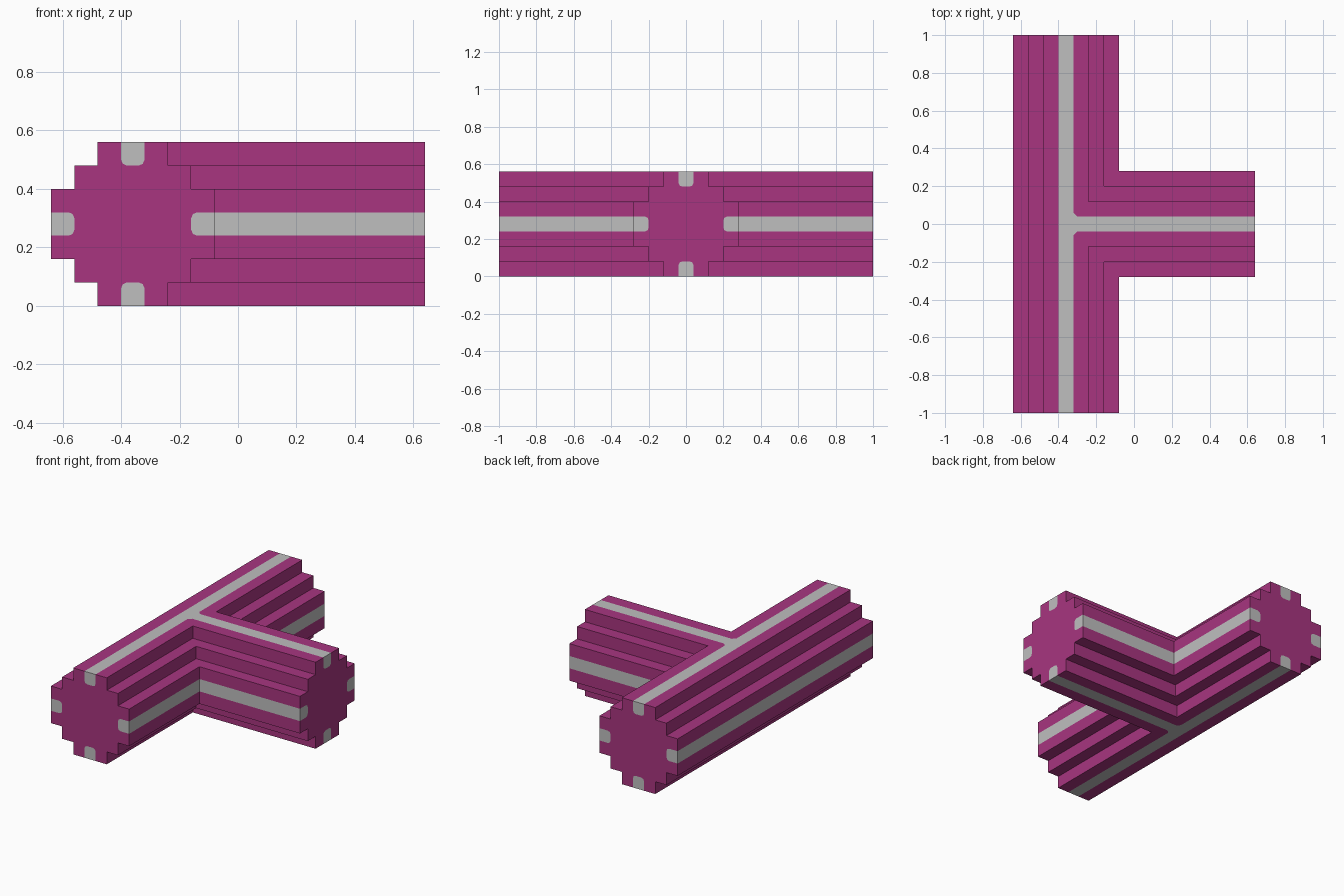
import bpy
import bmesh
from mathutils import Vector

cube = bpy.data.objects.get("Cube")
if cube:
    bpy.data.objects.remove(cube, do_unlink=True)


def make_material(name, rgb):
    mat = bpy.data.materials.new(name)
    mat.use_nodes = True
    mat.diffuse_color = (*rgb, 1)
    mat.node_tree.nodes["Principled BSDF"].inputs["Base Color"].default_value = (*rgb, 1)
    return mat


MAGENTA, GREY = 0, 1
materials = [make_material("magenta", (0.392, 0.036, 0.216)),
             make_material("light_grey", (0.52, 0.52, 0.52))]

CX, CZ = -0.36, 0.28      # axis of the long bar
R = 0.28                  # half width of the stepped section
S = 0.04                  # half width of the grey stripe
C = 0.02                  # rounding of the stripe corners

# Quarter of the stepped cross-section, from top centre clockwise
QUARTER = [(0, R), (S, R), (.12, R), (.12, .20), (.20, .20), (.20, .12), (R, .12), (R, S)]
# Rounded inner end of a stripe on the end caps
NOTCH = [(S, .20 + C), (S - .29 * C, .20 + .29 * C), (S - C, .20)]
NOTCH = [(-s, h) for s, h in NOTCH] + NOTCH[::-1]


def turn(points, q):
    """Rotate section points clockwise by q quarter turns."""
    for _ in range(q):
        points = [(h, -s) for s, h in points]
    return points


def add_arm(bm, along, side, length, inner):
    """Stepped arm with a mitred inner end and a striped outer cap."""
    along, side = Vector(along), Vector(side)

    def vert(s, h, t):
        return bm.verts.new(Vector((CX, 0, CZ + h)) + side * s + along * t)

    def face(verts, mat):
        bm.faces.new(verts).material_index = mat

    profile = [p for q in range(4) for p in turn(QUARTER, q)]
    near = [vert(s, h, inner(s)) for s, h in profile]
    far = [vert(s, h, length) for s, h in profile]

    # Side walls, grey where a stripe runs
    for i in range(32):
        j = (i + 1) % 32
        face([near[i], near[j], far[j], far[i]], GREY if i % 8 in (0, 7) else MAGENTA)

    # End cap: four grey patches let into the magenta core
    core = []
    for q in range(4):
        notch = [vert(s, h, length) for s, h in turn(NOTCH, q)]
        k = 8 * q
        face([far[k - 1], far[k], far[k + 1]] + notch[::-1], GREY)
        core += notch + far[k + 1:k + 8]
    face(core, MAGENTA)


bm = bmesh.new()
add_arm(bm, (0, -1, 0), (1, 0, 0), 1.0, lambda s: max(s, 0))
add_arm(bm, (0, 1, 0), (1, 0, 0), 1.0, lambda s: max(s, 0))
add_arm(bm, (1, 0, 0), (0, 1, 0), 1.0, abs)
bmesh.ops.remove_doubles(bm, verts=bm.verts[:], dist=1e-4)


def flat_corner_faces(sign):
    """Top and bottom magenta strips beside the junction, on one side."""
    found = []
    for f in bm.faces:
        c = f.calc_center_median()
        if abs(abs(c.z - CZ) - R) < 1e-3 and c.x - CX > S and c.y * sign > S:
            found.append(f)
    return found


# Ease the stripe corners where the branch meets the bar
reach = 2 * S + C
for sign in (-1, 1):
    faces = flat_corner_faces(sign)
    edges = list({e for f in faces for e in f.edges})
    verts = list({v for f in faces for v in f.verts})
    bmesh.ops.bisect_plane(bm, geom=verts + edges + faces, dist=1e-5,
                           plane_co=(CX + reach / 2, sign * reach / 2, 0),
                           plane_no=(1, sign, 0))
    for f in flat_corner_faces(sign):
        c = f.calc_center_median()
        if c.x - CX + abs(c.y) < reach:
            f.material_index = GREY

# Merge flat neighbours of the same colour
bmesh.ops.dissolve_limit(bm, angle_limit=0.01, verts=bm.verts[:], edges=bm.edges[:],
                         delimit={'MATERIAL'})
bmesh.ops.recalc_face_normals(bm, faces=bm.faces[:])

mesh = bpy.data.meshes.new("tee_pipe")
bm.to_mesh(mesh)
bm.free()
for mat in materials:
    mesh.materials.append(mat)
bpy.context.collection.objects.link(bpy.data.objects.new("tee_pipe", mesh))
